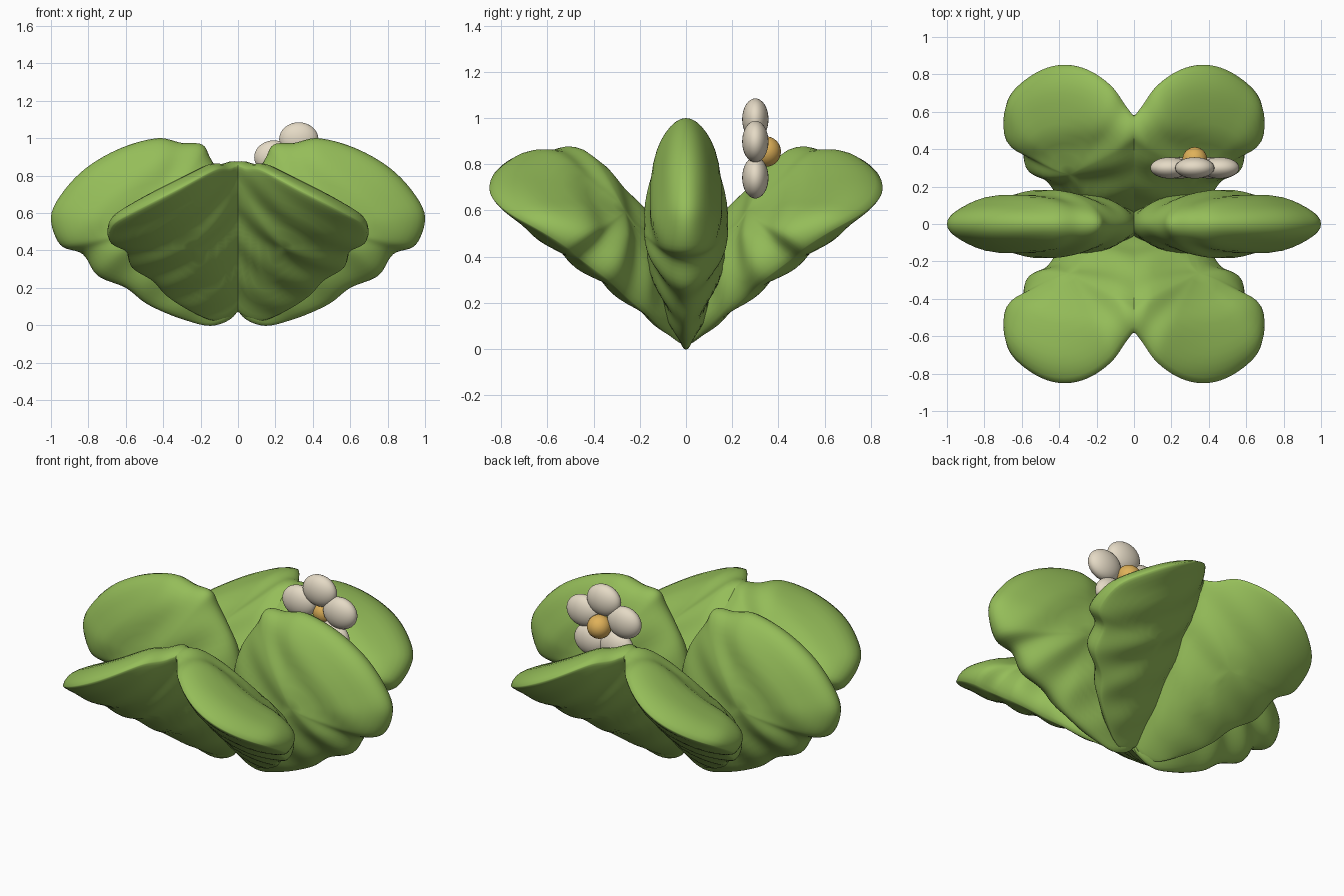
import bpy, bmesh, math
from mathutils import Vector, Matrix

old = bpy.data.objects.get("Cube")
if old:
    bpy.data.objects.remove(old, do_unlink=True)


def material(name, rgb):
    m = bpy.data.materials.new(name)
    m.use_nodes = True
    m.diffuse_color = (*rgb, 1)
    node = next(n for n in m.node_tree.nodes if n.type == 'BSDF_PRINCIPLED')
    node.inputs["Base Color"].default_value = (*rgb, 1)
    node.inputs["Roughness"].default_value = 0.8
    return m


GREEN = material("leaf green", (0.30, 0.51, 0.10))
CREAM = material("petal cream", (0.78, 0.70, 0.56))
GOLD = material("flower gold", (0.74, 0.44, 0.10))

# Scalloped outline of one leaf, in its own plane
OUTLINE = [Vector(p) for p in (
    (1.0, .58), (.93, .72), (.8, .85), (.62, .95), (.43, 1.0), (.3, .975),
    (.19, .965), (.14, .88), (.02, .68), (-.03, .4), (-.01, .1), (.12, .0),
    (.29, .03), (.48, .11), (.6, .2), (.75, .265), (.83, .38), (.95, .43))]
CENTRE = Vector((.47, .52))
STEPS, RINGS = 6, 24


def smooth_loop(points):
    """Closed Catmull-Rom curve through the points."""
    out, n = [], len(points)
    for i in range(n):
        a, b, c, d = (points[(i + k) % n] for k in (-1, 0, 1, 2))
        for s in range(STEPS):
            t = s / STEPS
            out.append(b + (c - a) * (t / 2)
                       + (a * 2 - b * 5 + c * 4 - d) * (t * t / 2)
                       + (b * 3 - a - c * 3 + d) * (t ** 3 / 2))
    return out


def leaf_point(p, lat, up, down):
    """Cushion with diagonal ripples, thinner towards its foot."""
    q = CENTRE + (p - CENTRE) * math.cos(lat)
    w = q.x * .67 + q.y * .74
    ripple = .012 * math.cos(math.tau * (w - .95) / .23)
    if w > .8:
        ripple *= max(.4, 1 - (w - .8) * 2)
    foot = .4 + .6 * min(1, max(0, q.y) / .4) ** .7
    bulge = (up if lat > 0 else down) * foot
    return Vector((q.x, (bulge + ripple) * math.sin(lat), q.y))


def make_leaf(name, up, down, place, mirror_axes):
    bm = bmesh.new()
    loop = smooth_loop(OUTLINE)
    n = len(loop)

    def vert(p, lat):
        return bm.verts.new(place(leaf_point(p, lat, up, down)))

    bottom = vert(CENTRE, -math.pi / 2)
    top = vert(CENTRE, math.pi / 2)
    rings = [[vert(p, math.pi * (k / RINGS - .5)) for p in loop]
             for k in range(1, RINGS)]
    for i in range(n):
        j = (i + 1) % n
        bm.faces.new((bottom, rings[0][i], rings[0][j]))
        bm.faces.new((top, rings[-1][j], rings[-1][i]))
        for lo, hi in zip(rings, rings[1:]):
            bm.faces.new((lo[i], hi[i], hi[j], lo[j]))
    bmesh.ops.recalc_face_normals(bm, faces=bm.faces)
    for f in bm.faces:
        f.smooth = True
    mesh = bpy.data.meshes.new(name)
    bm.to_mesh(mesh)
    bm.free()
    mesh.materials.append(GREEN)
    ob = bpy.data.objects.new(name, mesh)
    bpy.context.collection.objects.link(ob)
    mod = ob.modifiers.new("mirror", 'MIRROR')
    mod.use_axis = mirror_axes
    mod.use_mirror_merge = False


# Upright leaves to the left and right
make_leaf("side_leaves", .172, .172, lambda p: p, (True, False, False))

# Leaning, folded leaf pairs at the front and back: flat outside, domed inside
ACROSS = Vector((.946, -.262, -.19))
NORMAL = Vector((.323, .768, .555))
ALONG = Vector((0, -.586, .81))
TURN = Matrix.Diagonal((.855, 1, 1.03)) @ Matrix.Rotation(-math.radians(14), 3, 'Y')


def lean(p):
    u, h, v = TURN @ p
    if u < 0:
        u *= 1.6
    curl = .03 + .7 * u * u - .65 * max(u, 0) * v
    return ACROSS * u + NORMAL * (h + curl) + ALONG * v


make_leaf("front_and_back_leaves", .26, .04, lean, (True, True, False))


def ellipsoid(name, centre, radii, mat):
    bpy.ops.mesh.primitive_uv_sphere_add(segments=32, ring_count=16, location=centre)
    ob = bpy.context.object
    ob.name = name
    ob.scale = radii
    ob.data.materials.append(mat)
    bpy.ops.object.shade_smooth()


# Flower with five petals, facing the back
FX, FY, FZ = .325, .3, .855
for k in range(5):
    a = math.tau * k / 5
    ellipsoid(f"petal_{k + 1}",
              (FX + .14 * math.sin(a), FY, FZ + .14 * math.cos(a)),
              (.105, .057, .09), CREAM)
ellipsoid("flower_centre", (FX, FY + .045, FZ), (.066, .066, .066), GOLD)
